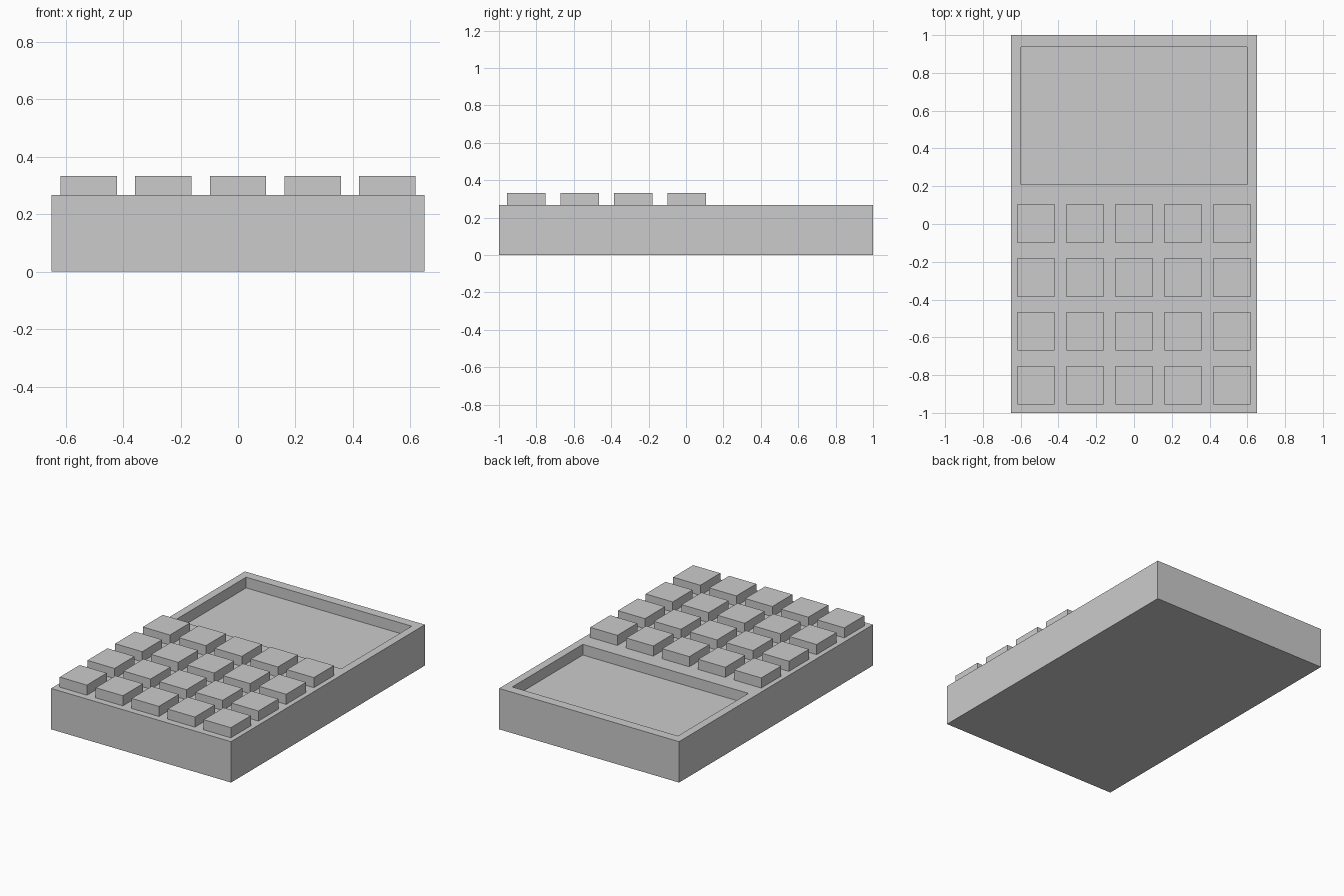
import bpy
import bmesh

if "Cube" in bpy.data.objects:
    bpy.data.objects.remove(bpy.data.objects["Cube"])

BODY_TOP = 0.267
KEY_TOP = 0.333
RECESS_FLOOR = 0.197


def make_object(name, bm):
    bmesh.ops.recalc_face_normals(bm, faces=bm.faces)
    mesh = bpy.data.meshes.new(name)
    bm.to_mesh(mesh)
    bm.free()
    obj = bpy.data.objects.new(name, mesh)
    bpy.context.collection.objects.link(obj)
    return obj


def stacked_rects(name, rects):
    """Closed solid skinned through rectangles (x0, x1, y0, y1, z)."""
    bm = bmesh.new()
    rings = [[bm.verts.new((x, y, z)) for x, y in
              ((x0, y0), (x1, y0), (x1, y1), (x0, y1))]
             for x0, x1, y0, y1, z in rects]
    for a, b in zip(rings, rings[1:]):
        for i in range(4):
            j = (i + 1) % 4
            bm.faces.new((a[i], a[j], b[j], b[i]))
    bm.faces.new(rings[0][::-1])
    bm.faces.new(rings[-1])
    return make_object(name, bm)


# Case with the sunken display window
stacked_rects("case", [
    (-0.65, 0.65, -1, 1, 0),
    (-0.65, 0.65, -1, 1, BODY_TOP),
    (-0.598, 0.598, 0.21, 0.938, BODY_TOP),
    (-0.598, 0.598, 0.21, 0.938, RECESS_FLOOR),
])

# Keypad: four rows of five keys
HX, HY = 0.098, 0.103
for row in range(4):
    for col in range(5):
        x = (col - 2) * 0.26
        y = 0.003 - row * 0.2855
        stacked_rects(f"key_row{row + 1}_col{col + 1}", [
            (x - HX, x + HX, y - HY, y + HY, BODY_TOP - 0.005),
            (x - HX, x + HX, y - HY, y + HY, KEY_TOP),
        ])
